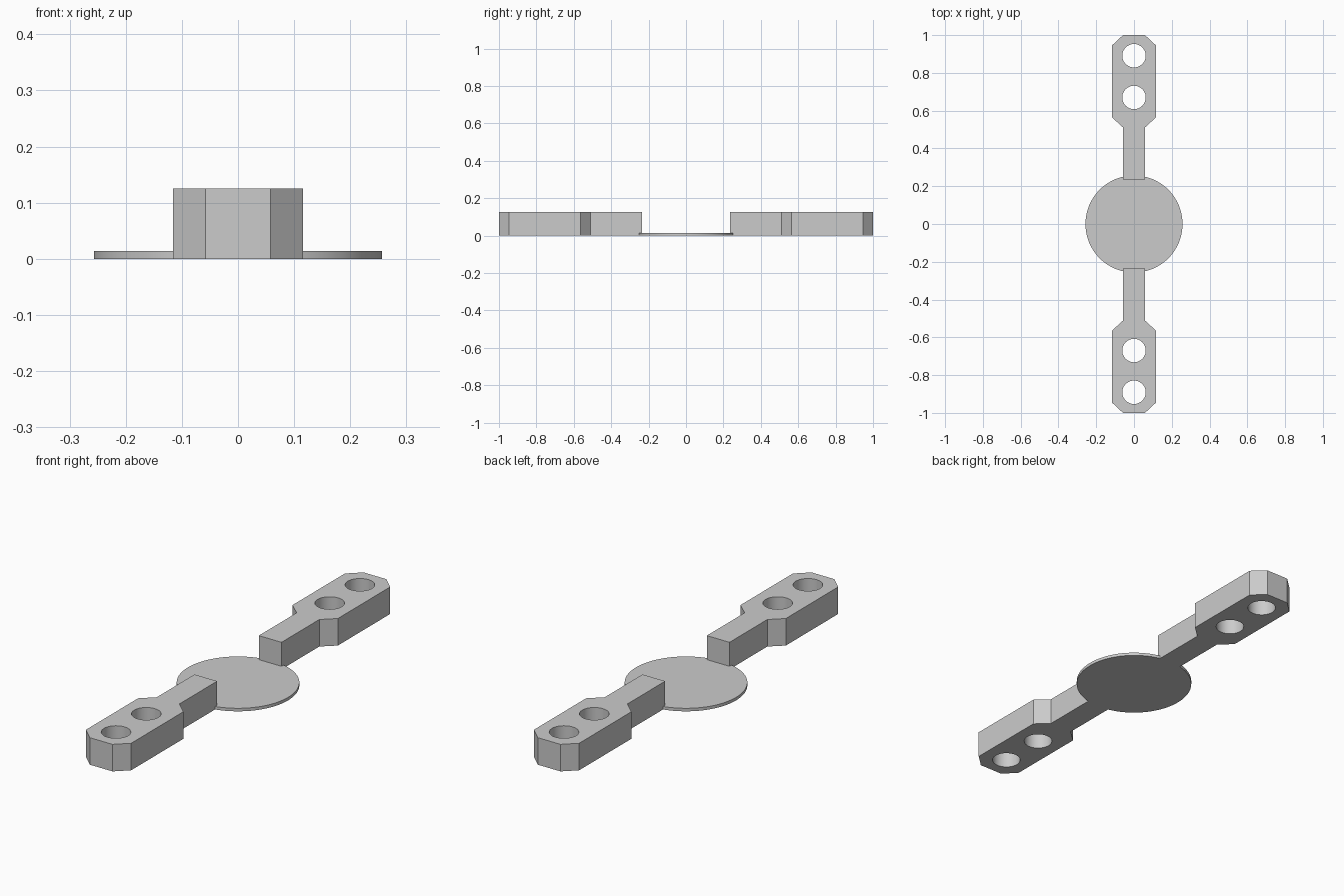
import bpy
import bmesh
from math import cos, sin, pi, radians
from mathutils import Vector

cube = bpy.data.objects.get("Cube")
if cube:
    bpy.data.objects.remove(cube, do_unlink=True)

HEIGHT = 0.125
DISC_HEIGHT = 0.014
NECK, WIDE = 0.058, 0.116

grey = bpy.data.materials.new("plain grey")
grey.use_nodes = True
colour = (0.6, 0.6, 0.6, 1)
grey.diffuse_color = colour
grey.node_tree.nodes["Principled BSDF"].inputs["Base Color"].default_value = colour


def circle(radius, y=0, sides=64):
    return [(radius * cos(2 * pi * i / sides), y + radius * sin(2 * pi * i / sides))
            for i in range(sides)]


def plate(name, loops, height):
    """Fill an outline, with any holes, and extrude it up from the ground."""
    bm = bmesh.new()
    for loop in loops:
        verts = [bm.verts.new((x, y, 0)) for x, y in loop]
        for a, b in zip(verts, verts[1:] + verts[:1]):
            bm.edges.new((a, b))
    bmesh.ops.triangle_fill(bm, edges=bm.edges[:], use_beauty=True, normal=Vector((0, 0, 1)))
    result = bmesh.ops.extrude_face_region(bm, geom=bm.faces[:], use_keep_orig=True)
    top = [v for v in result["geom"] if isinstance(v, bmesh.types.BMVert)]
    bmesh.ops.translate(bm, verts=top, vec=(0, 0, height))
    bmesh.ops.recalc_face_normals(bm, faces=bm.faces[:])
    mesh = bpy.data.meshes.new(name)
    bm.to_mesh(mesh)
    bm.free()
    mesh.materials.append(grey)
    obj = bpy.data.objects.new(name, mesh)
    bpy.context.collection.objects.link(obj)
    bpy.ops.object.select_all(action="DESELECT")
    obj.select_set(True)
    bpy.context.view_layer.objects.active = obj
    bpy.ops.object.shade_smooth_by_angle(angle=radians(30))
    return obj


# Thin round disc in the middle
plate("centre_disc", [circle(0.257, sides=96)], DISC_HEIGHT)

# Arm with a narrow neck, a chamfered wide end and two round holes
half = [(NECK, 0.235), (NECK, 0.511), (WIDE, 0.564), (WIDE, 0.946), (NECK, 1.0)]
outline = half + [(-x, y) for x, y in reversed(half)]
holes = [circle(0.062, y, 48) for y in (0.67, 0.891)]

for name, turn in (("back_arm", 1), ("front_arm", -1)):
    loops = [[(turn * x, turn * y) for x, y in loop] for loop in [outline] + holes]
    plate(name, loops, HEIGHT)
